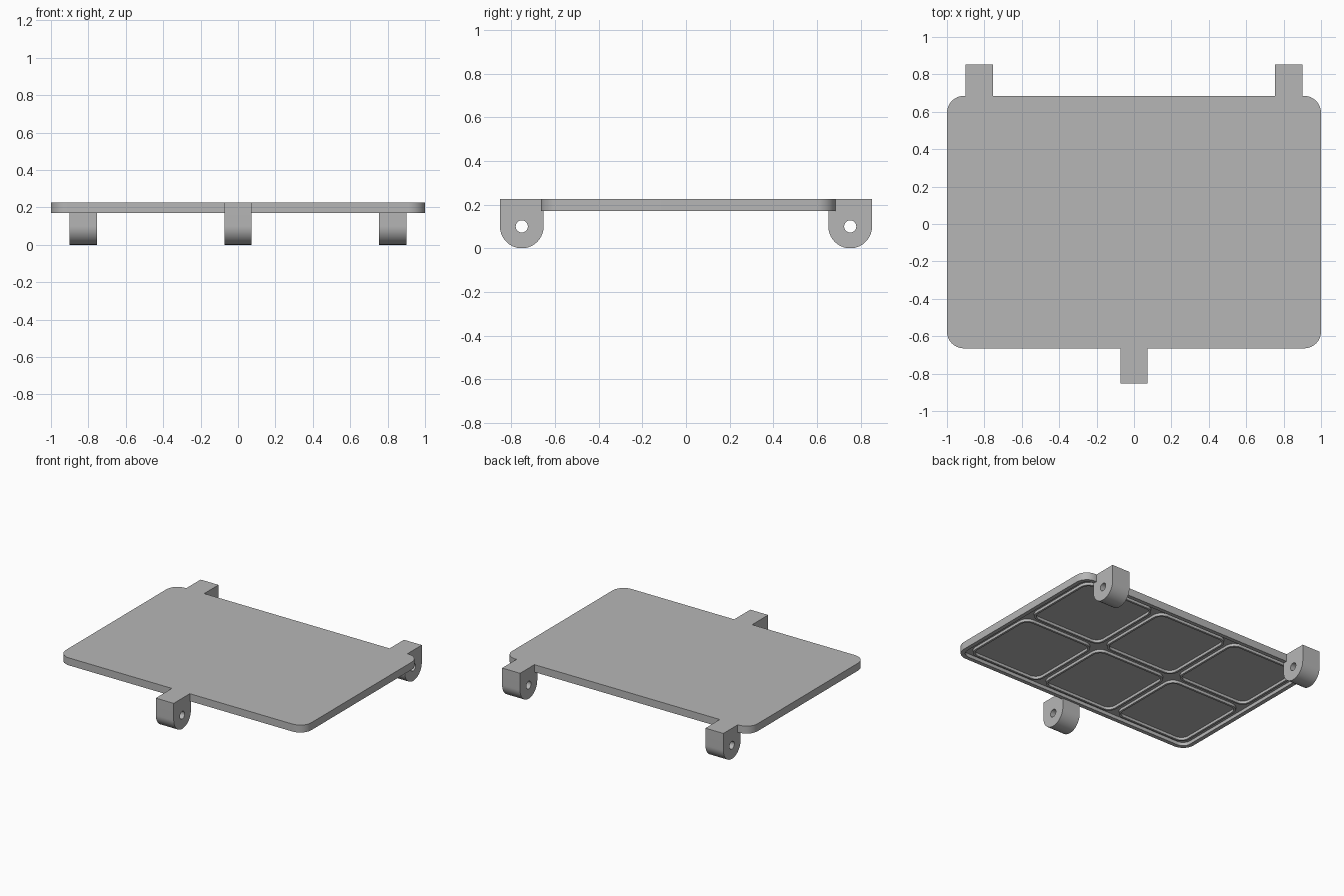
import bpy, bmesh, math
from mathutils import Matrix, Vector

default = bpy.data.objects.get("Cube")
if default:
    bpy.data.objects.remove(default, do_unlink=True)

grey = bpy.data.materials.new("plain grey")
grey.use_nodes = True
GREY = (0.47, 0.47, 0.47, 1)
grey.diffuse_color = GREY
grey.node_tree.nodes["Principled BSDF"].inputs["Base Color"].default_value = GREY


def arc(cx, cy, r, start, end, steps):
    """Points on an arc, angles in degrees."""
    angles = [math.radians(start + (end - start) * i / steps) for i in range(steps + 1)]
    return [(cx + r * math.cos(a), cy + r * math.sin(a)) for a in angles]


def rounded_rect(cx, cy, w, h, r):
    corners = [(1, 1), (-1, 1), (-1, -1), (1, -1)]
    points = []
    for i, (sx, sy) in enumerate(corners):
        points += arc(cx + sx * (w / 2 - r), cy + sy * (h / 2 - r), r, 90 * i, 90 * i + 90, 8)
    return points


def extrude_profile(name, loops, low, high, matrix=Matrix()):
    """Solid from flat outlines; inner outlines become holes."""
    curve = bpy.data.curves.new(name, "CURVE")
    curve.dimensions = "2D"
    curve.fill_mode = "BOTH"
    curve.extrude = (high - low) / 2
    for loop in loops:
        spline = curve.splines.new("POLY")
        spline.points.add(len(loop) - 1)
        for point, (x, y) in zip(spline.points, loop):
            point.co = (x, y, 0, 1)
        spline.use_cyclic_u = True
    helper = bpy.data.objects.new(name + " helper", curve)
    bpy.context.collection.objects.link(helper)
    bpy.context.view_layer.update()
    mesh = bpy.data.meshes.new_from_object(
        helper.evaluated_get(bpy.context.evaluated_depsgraph_get()))
    bpy.data.objects.remove(helper, do_unlink=True)
    bm = bmesh.new()
    bm.from_mesh(mesh)
    bmesh.ops.transform(bm, matrix=matrix @ Matrix.Translation((0, 0, (low + high) / 2)),
                        verts=bm.verts)
    bmesh.ops.remove_doubles(bm, verts=bm.verts, dist=0.0001)
    bmesh.ops.recalc_face_normals(bm, faces=bm.faces)
    bm.to_mesh(mesh)
    bm.free()
    mesh.materials.clear()
    mesh.materials.append(grey)
    obj = bpy.data.objects.new(name, mesh)
    bpy.context.collection.objects.link(obj)
    bpy.ops.object.select_all(action="DESELECT")
    obj.select_set(True)
    bpy.context.view_layer.objects.active = obj
    bpy.ops.object.shade_smooth_by_angle(angle=math.radians(30))
    return obj


# Cover plate with a rim hanging from its edge
TOP, FLOOR, RIM = 0.225, 0.195, 0.17
MID_Y = 0.01
outline = rounded_rect(0, MID_Y, 2, 1.35, 0.09)
inner = rounded_rect(0, MID_Y, 1.94, 1.29, 0.06)
extrude_profile("cover_plate", [outline], FLOOR, TOP)
extrude_profile("rim", [outline, inner], RIM, FLOOR)

# Six raised frames under the plate
for col in range(3):
    for row in range(2):
        x, y = (col - 1) * 0.635, MID_Y + (row - 0.5) * 0.635
        frame = [rounded_rect(x, y, 0.595, 0.595, 0.07),
                 rounded_rect(x, y, 0.565, 0.565, 0.055)]
        extrude_profile(f"underside_frame_{col + 1}_{row + 1}", frame, 0.175, FLOOR)

# Hinge lugs: rounded at the bottom, with a pin hole along x
PROFILE_TO_WORLD = Matrix(((0, 0, 1, 0), (1, 0, 0, 0), (0, 1, 0, 0), (0, 0, 0, 1)))
lug = [(-0.1, TOP)] + arc(0, 0.1, 0.1, 180, 360, 32) + [(0.1, TOP)]
hole = arc(0, 0.1, 0.028, 0, 345, 23)
for name, x, y in [("front_lug", 0, -0.752),
                   ("back_left_lug", 0.828, 0.752),
                   ("back_right_lug", -0.828, 0.752)]:
    place = Matrix.Translation(Vector((x, y, 0))) @ PROFILE_TO_WORLD
    extrude_profile(name, [lug, hole], -0.073, 0.073, place)
